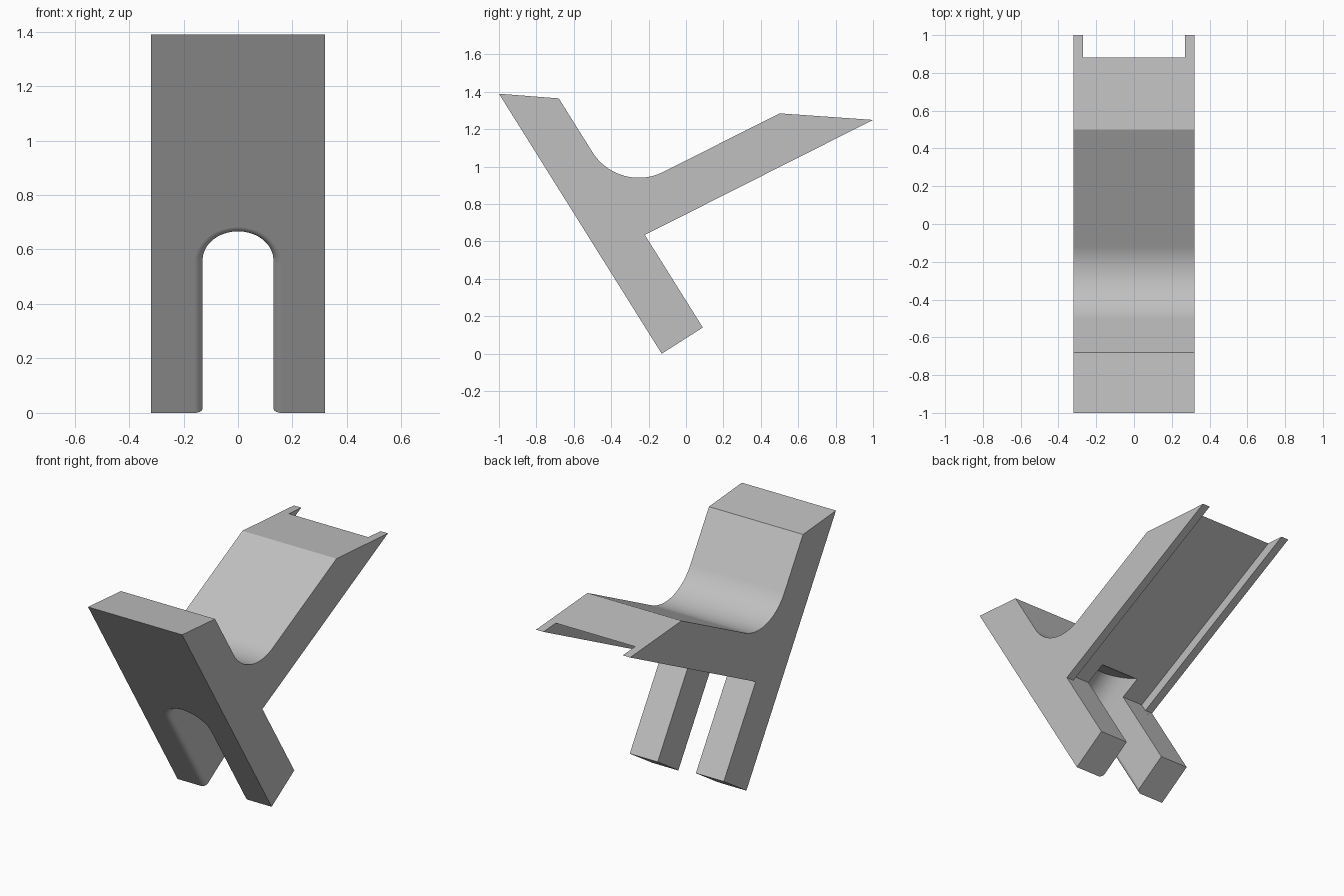
import bpy, bmesh, math
from mathutils import Vector

cube = bpy.data.objects.get("Cube")
if cube:
    bpy.data.objects.remove(cube, do_unlink=True)

HALF = 0.32                                   # half width of the body
FOOT = Vector((0, -0.13, 0))                  # lowest front edge
UP = Vector((0, -0.87, 1.39)).normalized()    # direction up the leaning plate
IN = Vector((0, UP.z, -UP.y))                 # direction into the plate

grey = bpy.data.materials.new("plain grey")
grey.use_nodes = True
grey.diffuse_color = (0.53, 0.53, 0.53, 1)
grey.node_tree.nodes["Principled BSDF"].inputs["Base Color"].default_value = grey.diffuse_color


def loft(name, rings):
    """Closed solid through matching rings of points."""
    bm = bmesh.new()
    loops = [[bm.verts.new(p) for p in ring] for ring in rings]
    n = len(loops[0])
    for a, b in zip(loops, loops[1:]):
        for i in range(n):
            j = (i + 1) % n
            bm.faces.new((a[i], a[j], b[j], b[i]))
    bm.faces.new(loops[0])
    bm.faces.new(loops[-1][::-1])
    bmesh.ops.recalc_face_normals(bm, faces=bm.faces)
    mesh = bpy.data.meshes.new(name)
    bm.to_mesh(mesh)
    bm.free()
    mesh.materials.append(grey)
    obj = bpy.data.objects.new(name, mesh)
    bpy.context.collection.objects.link(obj)
    return obj


def prism(name, profile, half):
    """Side profile (y, z) spread evenly across x."""
    return loft(name, [[(x, y, z) for y, z in profile] for x in (-half, half)])


def fillet(a, corner, b, reach, steps):
    """Round a corner with an arc tangent to both of its sides."""
    a, c, b = Vector(a), Vector(corner), Vector(b)
    u, v = (a - c).normalized(), (b - c).normalized()
    half = u.angle(v) / 2
    centre = c + (u + v).normalized() * reach / math.cos(half)
    start, end = c + u * reach - centre, c + v * reach - centre
    total = start.angle(end)
    return [tuple(centre + (start * math.sin(total * (1 - i / steps))
                            + end * math.sin(total * i / steps)) / math.sin(total))
            for i in range(steps + 1)]


# Body: leaning plate, rounded valley and rising arm in one profile
plate_top, arm_top = (-0.68, 1.365), (0.5, 1.285)
valley = fillet(plate_top, (-0.359, 0.852), arm_top, 0.267, 24)
body = prism("bracket_body",
             [(-1, 1.39), plate_top] + valley
             + [arm_top, (1, 1.25), (-0.22, 0.635), (0.09, 0.14), (-0.13, 0)], HALF)

# Channel along the underside of the arm
channel = prism("channel_cutter",
                [(-0.253, 0.687), (1.1, 1.369), (1.1, 1.2), (-0.19, 0.587)], 0.27)

# Arched slot between the legs, with a rounded front edge
RADIUS, ROUND, SPRING = 0.13, 0.03, 0.643


def arch(width, depth, slant=0):
    outline = [(width, -0.2)]
    for i in range(33):
        t = math.pi * i / 32
        outline.append((width * math.cos(t), SPRING + width * math.sin(t)))
    outline.append((-width, -0.2))
    return [FOOT + Vector((x, 0, 0)) + UP * s
            + IN * (depth - slant * max(0, s - SPRING)) for x, s in outline]


rings = [arch(RADIUS + ROUND, -0.05)]
for i in range(9):
    t = math.pi / 2 * i / 8
    rings.append(arch(RADIUS + ROUND * (1 - math.sin(t)), ROUND * (1 - math.cos(t))))
rings.append(arch(RADIUS, 0.4, 0.75))
slot = loft("slot_cutter", rings)

# Cut the body and remove the cutters
bpy.ops.object.select_all(action='DESELECT')
bpy.context.view_layer.objects.active = body
body.select_set(True)
for cutter in (channel, slot):
    cutter.hide_render = True
    mod = body.modifiers.new("cut", 'BOOLEAN')
    mod.operation = 'DIFFERENCE'
    mod.solver = 'EXACT'
    mod.object = cutter
    bpy.ops.object.modifier_apply(modifier=mod.name)
    bpy.data.objects.remove(cutter, do_unlink=True)

# Smooth the curves and keep the large faces flat
bpy.ops.object.shade_smooth_by_angle(angle=math.radians(30))
weighted = body.modifiers.new("flat_faces", 'WEIGHTED_NORMAL')
weighted.keep_sharp = True
